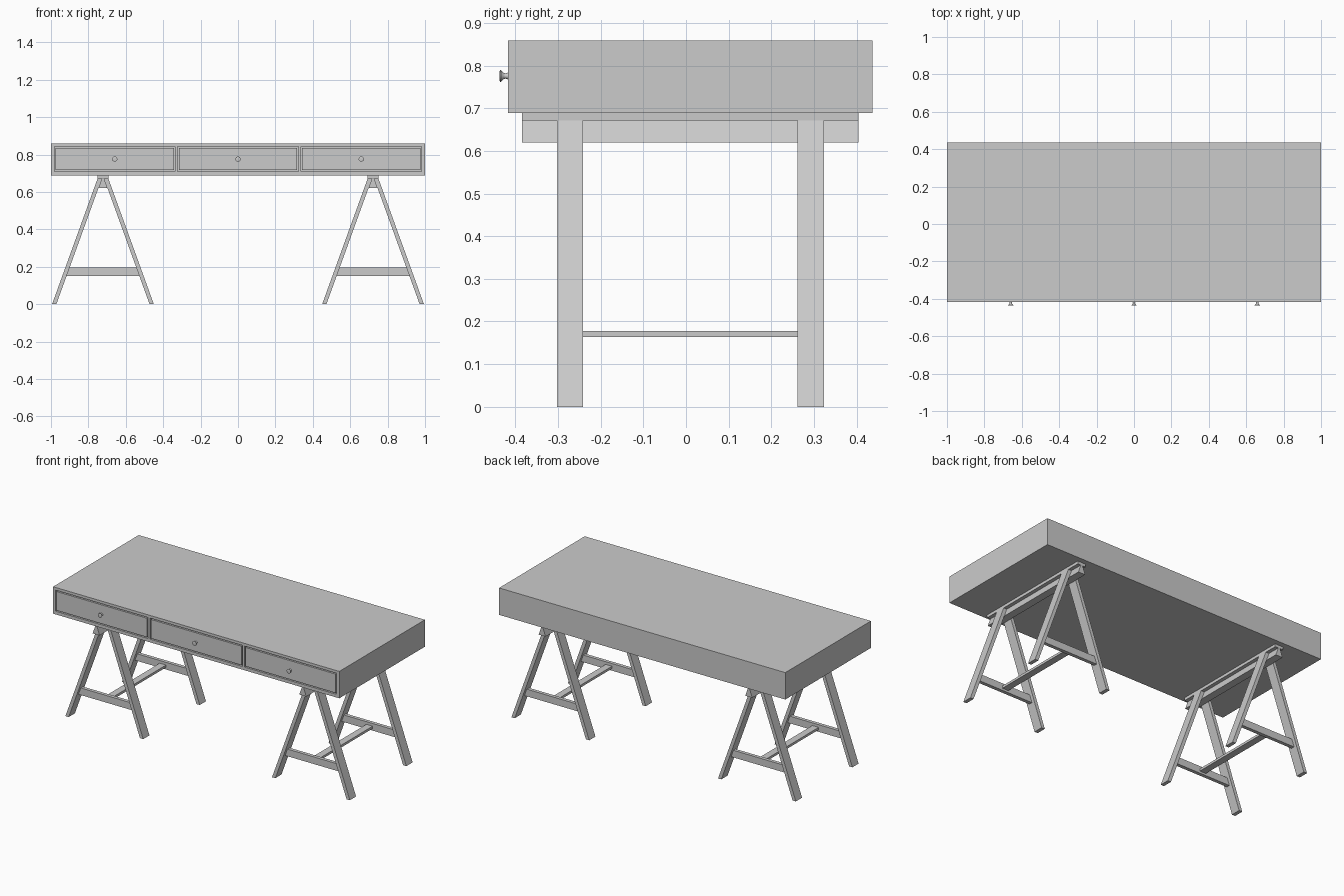
import bpy, bmesh, math
from mathutils import Matrix, Vector

if "Cube" in bpy.data.objects:
    bpy.data.objects.remove(bpy.data.objects["Cube"])

FRONT, BACK = -0.417, 0.437
DRAWER_X = (-0.659, 0.0, 0.659)
Z0, Z1 = 0.709, 0.842          # drawer opening height
HALF_W, GAP, DEPTH = 0.323, 0.007, 0.02
TRESTLE_X, MID_Y = 0.722, 0.01


def prism(name, profile, y0, y1):
    """Extrude an (x, z) outline along y."""
    bm = bmesh.new()
    a = [bm.verts.new((x, y0, z)) for x, z in profile]
    b = [bm.verts.new((x, y1, z)) for x, z in profile]
    n = len(a)
    bm.faces.new(a)
    bm.faces.new(b[::-1])
    for i in range(n):
        bm.faces.new((a[i], b[i], b[(i + 1) % n], a[(i + 1) % n]))
    bmesh.ops.recalc_face_normals(bm, faces=bm.faces)
    me = bpy.data.meshes.new(name)
    bm.to_mesh(me)
    bm.free()
    ob = bpy.data.objects.new(name, me)
    bpy.context.collection.objects.link(ob)
    return ob


def box(name, x0, x1, y0, y1, z0, z1):
    return prism(name, [(x0, z0), (x1, z0), (x1, z1), (x0, z1)], y0, y1)


def knob(name, x, z):
    """Flared turned knob, lathed around the y axis."""
    bm = bmesh.new()
    prof = [(0, 0), (0.008, 0), (0.006, 0.006), (0.007, 0.010),
            (0.014, 0.017), (0.014, 0.019), (0.010, 0.020), (0, 0.020)]
    vs = [bm.verts.new((r, -d, 0)) for r, d in prof]
    es = [bm.edges.new(p) for p in zip(vs, vs[1:])]
    bmesh.ops.spin(bm, geom=vs + es, cent=(0, 0, 0), axis=(0, 1, 0),
                   angle=2 * math.pi, steps=24)
    bmesh.ops.remove_doubles(bm, verts=bm.verts, dist=1e-5)
    bmesh.ops.recalc_face_normals(bm, faces=bm.faces)
    me = bpy.data.meshes.new(name)
    bm.to_mesh(me)
    bm.free()
    ob = bpy.data.objects.new(name, me)
    bpy.context.collection.objects.link(ob)
    ob.location = (x, FRONT, z)
    bpy.ops.object.select_all(action='DESELECT')
    ob.select_set(True)
    bpy.context.view_layer.objects.active = ob
    bpy.ops.object.shade_smooth_by_angle(angle=math.radians(35))


# Desk body with three drawer openings
body = box("desk_body", -1, 1, FRONT, BACK, 0.689, 0.859)
for i, x in enumerate(DRAWER_X):
    cutter = box("opening_cutter", x - HALF_W, x + HALF_W,
                 FRONT - 0.05, FRONT + DEPTH, Z0, Z1)
    cutter.hide_render = True
    mod = body.modifiers.new("opening", 'BOOLEAN')
    mod.object, mod.operation, mod.solver = cutter, 'DIFFERENCE', 'EXACT'
    bpy.context.view_layer.objects.active = body
    bpy.ops.object.modifier_apply(modifier=mod.name)
    bpy.data.objects.remove(cutter)

    # Drawer front and its knob
    box(f"drawer_front_{i + 1}", x - HALF_W + GAP, x + HALF_W - GAP,
        FRONT, FRONT + DEPTH, Z0 + GAP, Z1 - GAP)
    knob(f"drawer_knob_{i + 1}", x, (Z0 + Z1) / 2)

# Trestles
OUT0, IN0, TOP = 0.272, 0.249, 0.671
SLOPE = (OUT0 - 0.029) / TOP


def inner(z):
    return IN0 - SLOPE * z


for side, cx in (("left", -TRESTLE_X), ("right", TRESTLE_X)):
    # Top plate and wedge beam between the legs
    box(f"{side}_top_plate", cx - 0.029, cx + 0.029,
        MID_Y - 0.395, MID_Y + 0.395, TOP, 0.689)
    w0, w1 = inner(0.62), inner(TOP)
    prism(f"{side}_beam", [(cx - w0, 0.62), (cx + w0, 0.62),
                           (cx + w1, TOP), (cx - w1, TOP)],
          MID_Y - 0.395, MID_Y + 0.395)
    for end, s in (("front", -1), ("back", 1)):
        yc = MID_Y + s * 0.282
        # Splayed legs
        for k in (-1, 1):
            prism(f"{side}_{end}_leg", [
                (cx + k * OUT0, 0), (cx + k * IN0, 0),
                (cx + k * inner(TOP), TOP),
                (cx + k * (OUT0 - SLOPE * TOP), TOP)], yc - 0.031, yc + 0.031)
        # Crossbar between the two legs
        b0, b1 = inner(0.15), inner(0.195)
        prism(f"{side}_{end}_crossbar", [
            (cx - b0, 0.15), (cx + b0, 0.15),
            (cx + b1, 0.195), (cx - b1, 0.195)], yc - 0.011, yc + 0.011)
    # Stretcher joining the crossbars
    box(f"{side}_stretcher", cx - 0.022, cx + 0.022,
        MID_Y - 0.271, MID_Y + 0.271, 0.163, 0.178)
